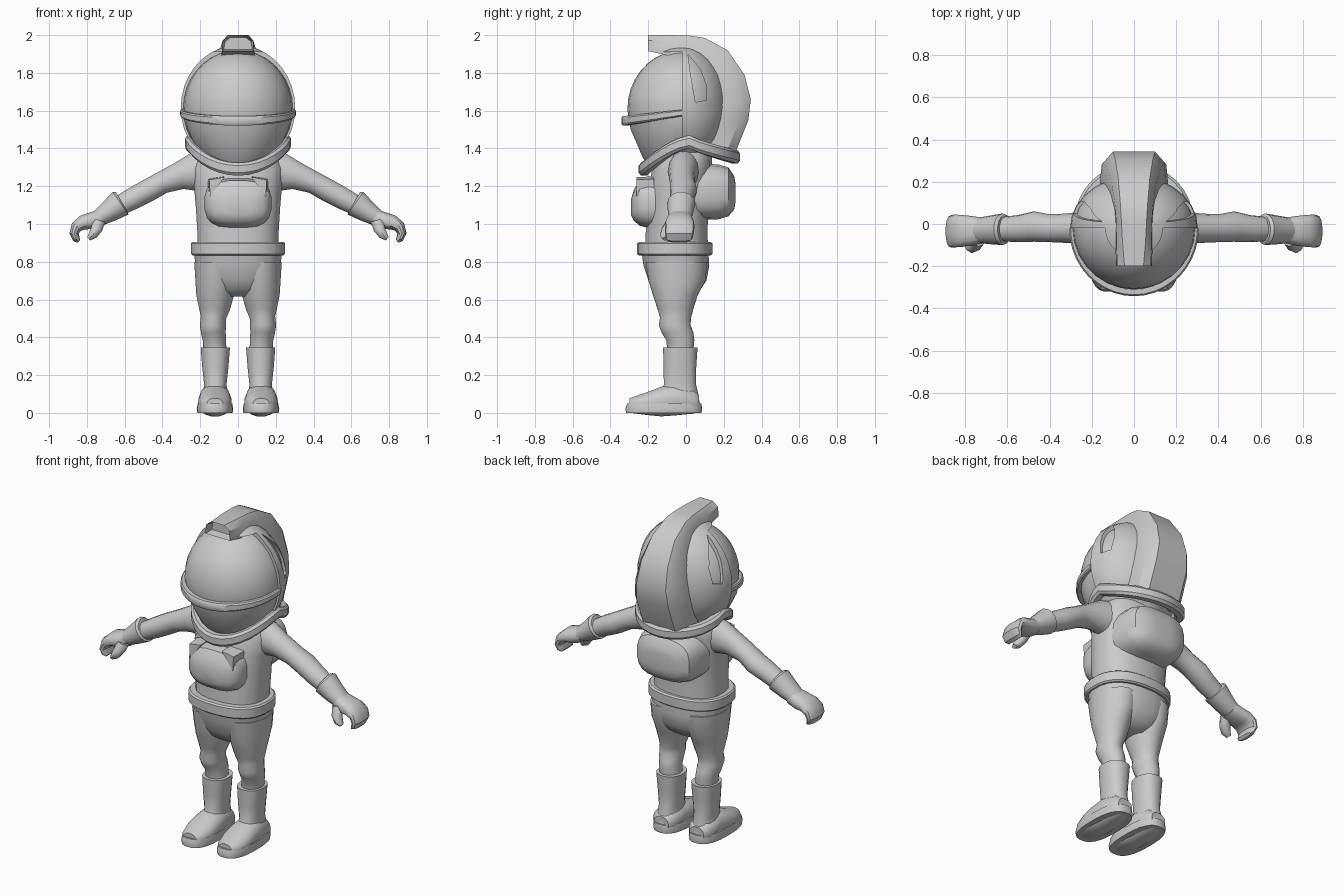
import bpy, bmesh, math
from mathutils import Vector

grey = bpy.data.materials.new("suit_grey")
grey.diffuse_color = (0.6, 0.6, 0.6, 1)


def finish(name, bm):
    bmesh.ops.recalc_face_normals(bm, faces=bm.faces)
    me = bpy.data.meshes.new(name)
    bm.to_mesh(me)
    bm.free()
    ob = bpy.data.objects.new(name, me)
    bpy.context.collection.objects.link(ob)
    me.materials.append(grey)
    return ob


def skin(name, loops, closed=False):
    """Bridge equal-sized loops of points into a solid."""
    bm = bmesh.new()
    rings = [[bm.verts.new(p) for p in lp] for lp in loops]
    n = len(rings[0])
    for i in range(len(rings) - (0 if closed else 1)):
        a, b = rings[i], rings[(i + 1) % len(rings)]
        for k in range(n):
            bm.faces.new((a[k], a[(k + 1) % n], b[(k + 1) % n], b[k]))
    if not closed:
        bm.faces.new(rings[0])
        bm.faces.new(rings[-1])
    return finish(name, bm)


def tube(name, pts, n=16, e=2.0, hint=(0, 1, 0), side=1, closed=False):
    """Superellipse sections (x, y, z, ru, rv) along a path; rv lies along hint."""
    h = Vector(hint)
    c = [Vector((p[0] * side, p[1], p[2])) for p in pts]
    m = len(c)
    loops = []
    for i, p in enumerate(pts):
        if closed:
            t = c[(i + 1) % m] - c[i - 1]
        else:
            t = c[min(i + 1, m - 1)] - c[max(i - 1, 0)]
        u = h.cross(t).normalized()
        lp = []
        for k in range(n):
            a = 2 * math.pi * (k + 0.5) / n
            ca, sa = math.cos(a), math.sin(a)
            lp.append(c[i] + u * p[3] * math.copysign(abs(ca) ** (2 / e), ca)
                      + h * p[4] * math.copysign(abs(sa) ** (2 / e), sa))
        loops.append(lp)
    return skin(name, loops, closed)


def body(name, rows, e=2.0, side=1, n=20):
    """Vertical loft from rows (z, x centre, half width, y front, y back)."""
    return tube(name, [(x, (f + b) / 2, z, w, (b - f) / 2) for z, x, w, f, b in rows], n, e, side=side)


def dome(name, c, rx, rfront, rback, rz):
    bm = bmesh.new()
    bmesh.ops.create_uvsphere(bm, u_segments=28, v_segments=18, radius=1)
    for v in bm.verts:
        x, y, z = v.co
        v.co = Vector(c) + Vector((x * rx, y * (rfront if y < 0 else rback), z * rz))
    return finish(name, bm)


def cut(ob, outline):
    """Cut a y-z outline through the whole width of an object."""
    k = skin("cutter", [[(x, y, z) for y, z in outline] for x in (-1, 1)])
    k.hide_render = True
    m = ob.modifiers.new("cut", 'BOOLEAN')
    m.operation, m.object, m.solver = 'DIFFERENCE', k, 'EXACT'
    bpy.context.view_layer.objects.active = ob
    bpy.ops.object.modifier_apply(modifier=m.name)
    bpy.data.objects.remove(k)


# Torso, belt and hips
body("torso", [(.86, 0, .215, -.22, .12), (.95, 0, .217, -.215, .115), (1.08, 0, .225, -.21, .12),
               (1.2, 0, .235, -.2, .13), (1.29, 0, .245, -.18, .14), (1.36, 0, .225, -.15, .14),
               (1.42, 0, .16, -.12, .12)], 2.4)
body("belt", [(.834, 0, .242, -.25, .132), (.842, 0, .25, -.26, .142),
              (.897, 0, .25, -.26, .142), (.905, 0, .242, -.25, .132)], 2.4, n=28)
body("hips", [(.86, 0, .236, -.238, .12), (.78, 0, .228, -.227, .125), (.7, 0, .21, -.2, .11),
              (.65, 0, .16, -.17, .075), (.615, 0, .08, -.12, .03)], 2.4)

# Packs on chest and back
tube("chest_pack", [(0, -.1, 1.11, .175, .13), (0, -.2, 1.11, .178, .132), (0, -.245, 1.11, .168, .12),
                    (0, -.275, 1.1, .135, .085), (0, -.29, 1.09, .07, .045)], 20, 2.9, (0, 0, 1))
tube("backpack", [(0, .05, 1.17, .205, .15), (0, .17, 1.17, .2, .147), (0, .225, 1.17, .18, .13),
                  (0, .255, 1.165, .13, .09), (0, .262, 1.165, .06, .05)], 20, 3, (0, 0, 1))

# Collar: saddle-shaped ring, high over the shoulders
ring = []
for i in range(32):
    a = 2 * math.pi * i / 32
    s = math.sin(a)
    z = 1.435 - (.145 * abs(s) ** 1.5 if s < 0 else .08 * s ** .8)
    ring.append((.252 * math.cos(a), .018 + .24 * s, z, .03, .036))
tube("collar", ring, 8, 3, (0, 0, 1), closed=True)

# Helmet: visor dome, jaw, raised shell with side slots
dome("visor", (0, -.02, 1.61), .29, .29, .23, .31)
body("helmet_jaw", [(1.58, 0, .285, -.305, .2), (1.5, 0, .268, -.295, .19), (1.42, 0, .232, -.26, .17),
                    (1.35, 0, .185, -.23, .14), (1.28, 0, .13, -.17, .1)], n=24)
shell = dome("helmet_shell", (0, -.02, 1.615), .303, .3, .248, .332)
cut(shell, [(-1, 1), (-.02, 1), (-.02, 1.91), (-1, 1.91)])
cut(shell, [(.01, 1.9), (.075, 1.82), (.105, 1.74), (.105, 1.655), (.05, 1.645), (.025, 1.79)])

# Brow rim under the visor
rim = []
for i in range(21):
    a = math.pi + math.pi * i / 20
    s = math.sin(a)
    rim.append((.288 * math.cos(a), -.02 + .303 * s, 1.588 + .042 * s, .02, .018 - .008 * s))
tube("visor_rim", rim, 8, 4, (0, 0, 1))

# Crest: (outer y, z, inner y, z, half width at top, half width at base)
stations = [(-.2, 2.0, -.2, 1.915, .045, .085), (-.08, 2.0, -.08, 1.89, .055, .088),
            (.02, 1.997, .0, 1.88, .06, .09), (.1, 1.985, .06, 1.86, .065, .095),
            (.22, 1.92, .12, 1.81, .075, .112), (.31, 1.79, .17, 1.72, .09, .135),
            (.343, 1.66, .19, 1.63, .1, .152), (.33, 1.55, .18, 1.54, .11, .163), (.265, 1.385, .12, 1.4, .11, .165)]
loops = []
for yo, zo, yi, zi, wt, wb in stations:
    ym, zm = yi + (yo - yi) * .68, zi + (zo - zi) * .68
    half = [(wb, yi, zi), (wb * .94, ym, zm), (wt, yo, zo)]
    loops.append(half + [(-x, y, z) for x, y, z in reversed(half)])
crest = skin("helmet_crest", loops)
bm = bmesh.new()
bm.from_mesh(crest.data)
bm.faces.ensure_lookup_table()
mouth = min(bm.faces, key=lambda f: f.calc_center_median().y)
bmesh.ops.inset_region(bm, faces=[mouth], thickness=.013)
for v in mouth.verts:
    v.co.y += .05
bm.to_mesh(crest.data)
bm.free()

for s, tag in ((1, "right"), (-1, "left")):
    # Strap corners on the chest pack
    tri = [(.075, 1.252), (.16, 1.238), (.155, 1.15)]
    skin("pack_strap_" + tag, [[(s * x, -.17, z) for x, z in tri],
                               [(s * (x * .95), -.262, z - .004) for x, z in tri]])
    # Arm, cuff, mitten hand and thumb
    tube("arm_" + tag, [(.13, -.01, 1.29, .11, .09), (.23, -.015, 1.275, .105, .08), (.31, -.02, 1.255, .075, .07),
                        (.40, -.02, 1.22, .061, .066), (.475, -.012, 1.178, .062, .072),
                        (.55, -.022, 1.138, .06, .064), (.65, -.025, 1.085, .052, .056)], 14, side=s)
    tube("glove_cuff_" + tag, [(.615, -.025, 1.114, .064, .066), (.622, -.025, 1.11, .075, .075),
                               (.68, -.028, 1.068, .06, .068), (.74, -.03, 1.03, .045, .06)], 14, side=s)
    tube("hand_" + tag, [(.72, -.03, 1.035, .046, .06), (.77, -.032, 1.018, .046, .07),
                         (.82, -.033, 1.008, .04, .076), (.855, -.033, .985, .032, .078),
                         (.868, -.035, .95, .025, .076), (.856, -.037, .92, .02, .07),
                         (.843, -.038, .908, .01, .055)], 14, 2.4, side=s)
    tube("thumb_" + tag, [(.735, -.07, 1.02, .035, .035), (.748, -.095, .975, .032, .034),
                          (.768, -.108, .942, .025, .03), (.79, -.11, .922, .012, .016)], 10, side=s)
    # Leg with a knee bulge
    body("leg_" + tag, [(.8, .118, .115, -.215, .115), (.7, .117, .11, -.2, .105), (.62, .122, .1, -.175, .062),
                        (.55, .125, .083, -.152, .04), (.505, .13, .068, -.138, .028), (.465, .133, .07, -.145, .025),
                        (.425, .13, .066, -.13, .04), (.385, .125, .062, -.105, .045), (.33, .122, .062, -.1, .04)],
         side=s)
    # Boot shaft, foot and sole
    body("boot_shaft_" + tag, [(.345, .12, .078, -.122, .062), (.24, .12, .07, -.12, .055),
                               (.15, .12, .06, -.118, .054), (.1, .12, .066, -.14, .066),
                               (.04, .122, .075, -.16, .075)], 2.3, s)
    tube("foot_" + tag, [(.122, .07, .05, .05, .045), (.122, .04, .06, .075, .065), (.122, -.06, .07, .082, .085),
                         (.122, -.13, .06, .088, .08), (.122, -.2, .05, .09, .063), (.122, -.27, .042, .072, .046),
                         (.122, -.3, .04, .045, .038)], 16, 2.3, (0, 0, 1), side=s)
    body("boot_sole_" + tag, [(0, .122, .094, -.318, .083), (.022, .122, .097, -.322, .087),
                              (.05, .122, .092, -.312, .082)], 2.6, s, 28)

# Smooth shading that keeps hard edges
for ob in bpy.data.objects:
    ob.select_set(True)
bpy.context.view_layer.objects.active = crest
bpy.ops.object.shade_smooth_by_angle(angle=math.radians(38))
